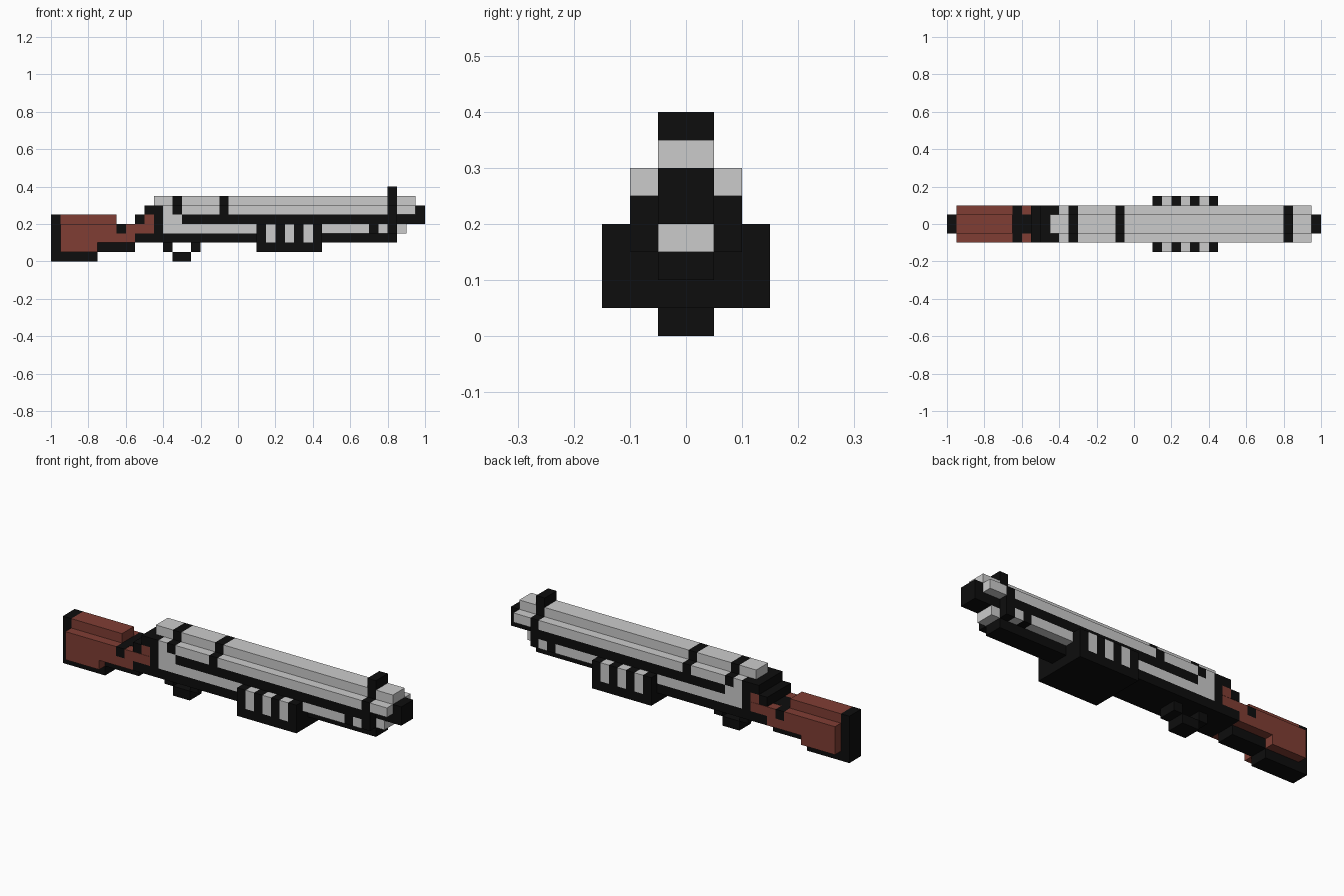
import bpy, bmesh
from mathutils import Matrix, Vector

if "Cube" in bpy.data.objects:
    bpy.data.objects.remove(bpy.data.objects["Cube"])

U = 0.05  # voxel size


def material(name, rgb):
    m = bpy.data.materials.new(name)
    m.diffuse_color = (*rgb, 1)
    m.use_nodes = True
    m.node_tree.nodes["Principled BSDF"].inputs["Base Color"].default_value = m.diffuse_color
    return m


BLACK = material("black_metal", (0.004, 0.004, 0.004))
BROWN = material("brown_wood", (0.216, 0.048, 0.034))
GREY = None


def part(name, mat, *boxes):
    """Each box is (x0, x1, z0, z1, half width) in voxels, symmetric in y."""
    bm = bmesh.new()
    for x0, x1, z0, z1, w in boxes:
        centre = Vector(((x0 + x1) / 2, 0, (z0 + z1) / 2)) * U
        size = Vector((x1 - x0, 2 * w, z1 - z0)) * U
        bmesh.ops.create_cube(bm, size=1, matrix=Matrix.Translation(centre) @ Matrix.Diagonal((*size, 1)))
    me = bpy.data.meshes.new(name)
    bm.to_mesh(me)
    bm.free()
    if mat:
        me.materials.append(mat)
    ob = bpy.data.objects.new(name, me)
    bpy.context.collection.objects.link(ob)


# Stock: butt plate, wood body, lower trim and wrist
part("butt_plate", BLACK, (-20, -19, 0, 5, 1), (-19, -15, 0, 1, 1))
part("stock", BROWN, (-19, -13, 4, 5, 1), (-19, -13, 2, 4, 2), (-19, -15, 1, 2, 2))
part("stock_trim", BLACK, (-15, -11, 1, 2, 1))
part("wrist_band", BLACK, (-13, -12, 3, 4, 2))
part("wrist_wood", BROWN, (-13, -11, 2, 3, 2), (-12, -9, 3, 3.98, 2), (-10, -9, 4, 5, 2))
part("wrist_spine", BLACK, (-12, -11, 3, 4, 1), (-11, -10, 4, 5, 2),
     (-10, -8, 5, 6, 2), (-9, -8, 3, 5, 2))

# Receiver
part("receiver", GREY, (-8, 2, 3, 4, 2), (-8, -6, 4, 5, 2))
part("receiver_base", BLACK, (-11, 2, 2, 3, 2))
part("trigger_guard", BLACK, (-8, -7, 1, 2, 1), (-7, -5, 0, 1, 1), (-5, -4, 1, 2, 1))

# Barrel: plus-shaped section broken up by black bands
for i, (a, b) in enumerate([(-8, -7), (-6, -2), (-1, 16), (17, 19)]):
    part(f"barrel_{i + 1}", GREY, (a - (i == 0), b, 6, 7, 1), (a, b, 5, 6, 2))
for name, x in (("rear_band", -7), ("middle_band", -2), ("front_band", 16)):
    part(name, BLACK, (x, x + 1, 5, 6, 2), (x, x + 1, 6, 7, 1))
part("front_sight", BLACK, (16, 17, 7, 8, 1))
part("barrel_underside", BLACK, (-6, 17, 4, 5, 2), (17, 19, 4, 5, 1))
part("muzzle", BLACK, (19, 20, 4, 6, 1))

# Magazine tube below the barrel
part("magazine_tube", GREY, (9, 14, 3, 4, 2), (15, 16, 3, 4, 2), (17, 18, 3, 4, 1))
part("tube_rings", BLACK, (14, 15, 3, 4, 2), (16, 17, 3, 4, 2))
part("tube_base", BLACK, (9, 17, 2, 3, 1))

# Pump grip with grey ribs
part("pump_grip", BLACK, (2, 9, 1, 2, 3), *[(x, x + 1, 2, 4, 3) for x in (2, 4, 6, 8)])
part("pump_ribs", GREY, *[(x, x + 1, 2, 4, 3) for x in (3, 5, 7)])
